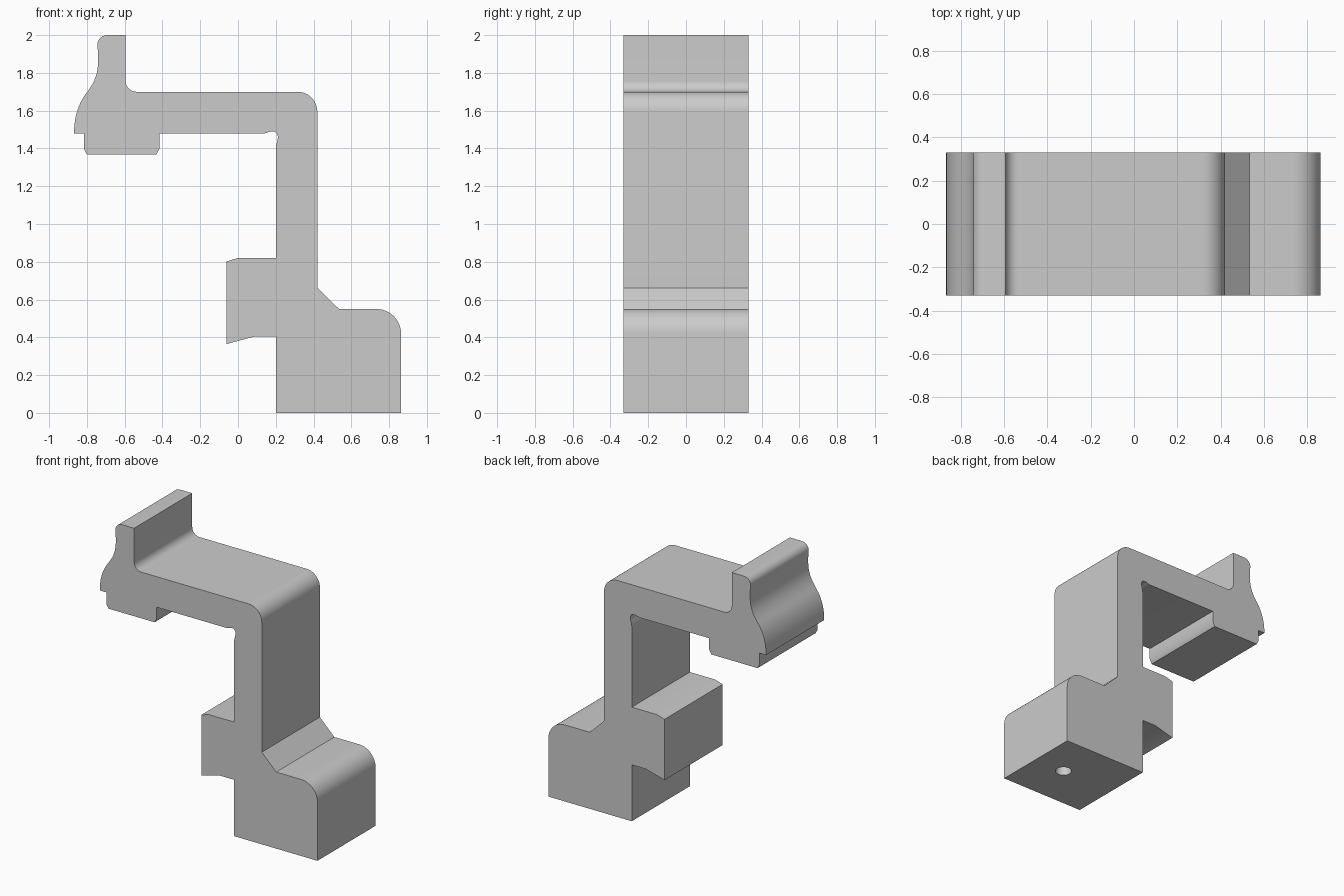
import bpy
import bmesh
from math import cos, sin, radians
from mathutils import Vector
from mathutils.geometry import interpolate_bezier

HALF_WIDTH = 0.33

old = bpy.data.objects.get("Cube")
if old:
    bpy.data.objects.remove(old, do_unlink=True)

grey = bpy.data.materials.new("light_grey")
grey.use_nodes = True
colour = (0.6, 0.6, 0.6, 1)
grey.diffuse_color = colour
grey.node_tree.nodes["Principled BSDF"].inputs["Base Color"].default_value = colour


def arc(cx, cz, r, start, end, steps=12):
    angles = [radians(start + (end - start) * i / steps) for i in range(steps + 1)]
    return [(cx + r * cos(a), cz + r * sin(a)) for a in angles]


def bezier(*points, steps=12):
    vectors = [Vector((x, 0, z)) for x, z in points]
    return [(p.x, p.z) for p in interpolate_bezier(*vectors, steps)]


# Side profile of the clamp, counter-clockwise from the base
profile = [(0.2, 0), (0.863, 0)]
profile += arc(0.733, 0.42, 0.13, 0, 90)             # rounded base shoulder
profile += [(0.535, 0.55), (0.42, 0.662)]            # chamfer to the upright
profile += arc(0.315, 1.595, 0.105, 0, 90)           # outer elbow
profile += arc(-0.537, 1.758, 0.058, 270, 180)       # fillet below the lip
profile += [(-0.595, 2)]
profile += arc(-0.692, 1.947, 0.053, 90, 195)        # rounded lip
profile += bezier((-0.741, 1.9), (-0.737, 1.8), (-0.755, 1.76), (-0.797, 1.7))
profile += bezier((-0.797, 1.7), (-0.845, 1.64), (-0.868, 1.57), (-0.868, 1.48))[1:]
profile += [(-0.815, 1.48), (-0.815, 1.395), (-0.8, 1.368)]   # jaw pad
profile += [(-0.432, 1.368), (-0.415, 1.4), (-0.415, 1.48), (0.14, 1.48)]
profile += bezier((0.15, 1.482), (0.2, 1.505), (0.226, 1.48), (0.202, 1.42))  # relief
profile += [(0.2, 1.4), (0.2, 0.82), (0, 0.82), (-0.06, 0.802)]    # inner block
profile += [(-0.06, 0.365), (0.09, 0.405), (0.2, 0.405)]

# Extrude the profile across the width
bm = bmesh.new()
face = bm.faces.new([bm.verts.new((x, -HALF_WIDTH, z)) for x, z in profile])
result = bmesh.ops.extrude_face_region(bm, geom=[face])
moved = [v for v in result["geom"] if isinstance(v, bmesh.types.BMVert)]
bmesh.ops.translate(bm, verts=moved, vec=(0, 2 * HALF_WIDTH, 0))
bmesh.ops.recalc_face_normals(bm, faces=bm.faces[:])
mesh = bpy.data.meshes.new("clamp_body")
bm.to_mesh(mesh)
bm.free()
body = bpy.data.objects.new("clamp_body", mesh)
bpy.context.collection.objects.link(body)
mesh.materials.append(grey)

# Blind screw hole under the base
bpy.ops.mesh.primitive_cylinder_add(vertices=32, radius=0.054, depth=0.7,
                                    location=(0.62, 0, 0))
cutter = bpy.context.object
cutter.name = "screw_hole_cutter"
cutter.data.materials.append(grey)
cutter.hide_render = True
cutter.hide_set(True)
hole = body.modifiers.new("screw_hole", "BOOLEAN")
hole.operation = "DIFFERENCE"
hole.solver = "EXACT"
hole.object = cutter

# Smooth the rounded edges, keep the corners crisp
bpy.ops.object.select_all(action="DESELECT")
bpy.context.view_layer.objects.active = body
body.select_set(True)
bpy.ops.object.modifier_apply(modifier=hole.name)
bpy.data.objects.remove(cutter, do_unlink=True)
bpy.ops.object.shade_smooth_by_angle(angle=radians(30))
